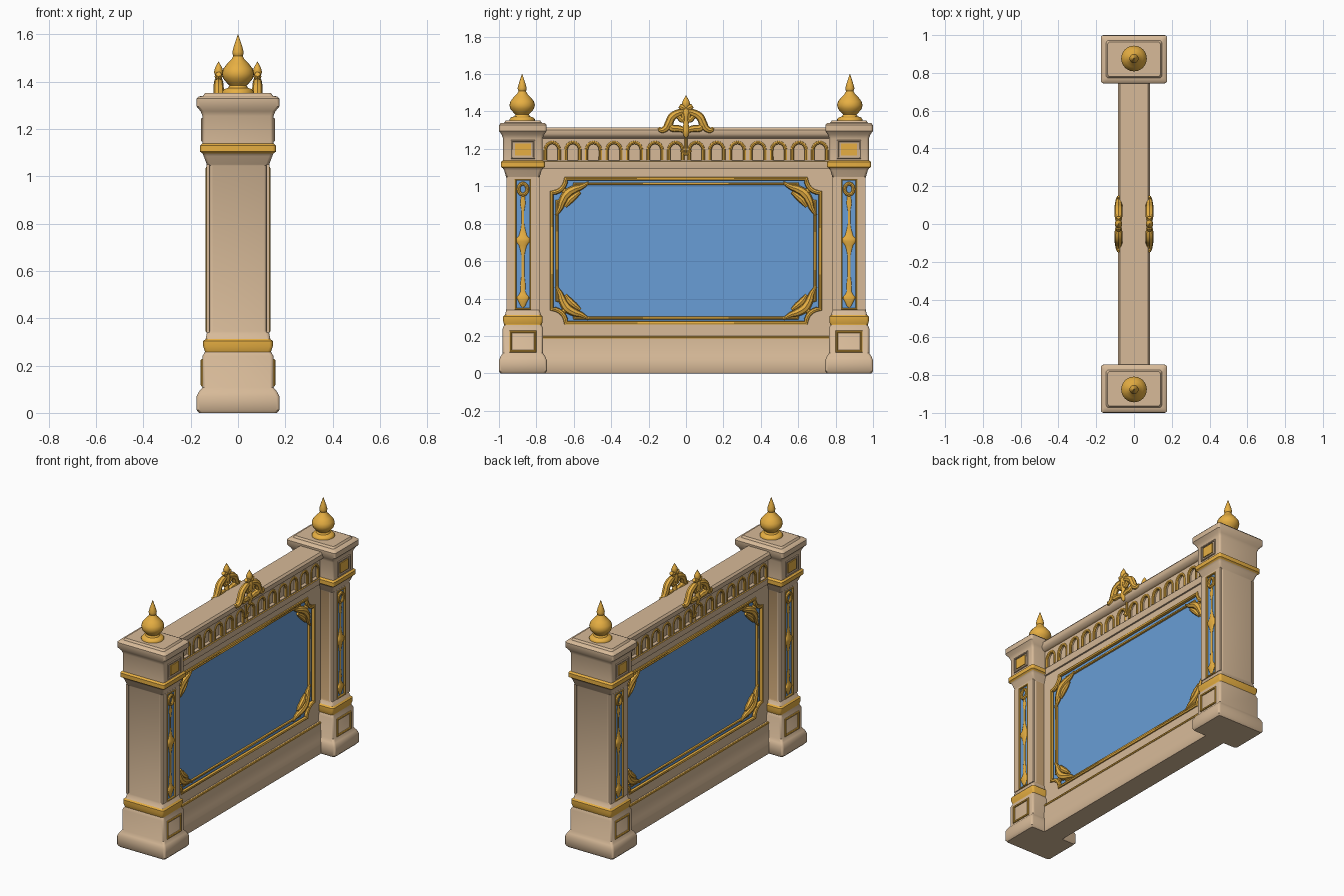
import bpy, bmesh, math
from mathutils import Matrix

if "Cube" in bpy.data.objects:
    bpy.data.objects.remove(bpy.data.objects["Cube"])


def material(name, rgb):
    m = bpy.data.materials.new(name)
    m.diffuse_color = (*rgb, 1)
    m.use_nodes = True
    m.node_tree.nodes["Principled BSDF"].inputs["Base Color"].default_value = m.diffuse_color
    return m


STONE = material("warm stone", (0.68, 0.49, 0.315))
GOLD = material("gold", (0.80, 0.43, 0.055))
BLUE = material("panel blue", (0.14, 0.34, 0.67))
TAN = material("aged tan", (0.58, 0.37, 0.18))
PY = 0.872   # pillar centre
YZX = Matrix(((0, 0, 1, 0), (1, 0, 0, 0), (0, 1, 0, 0), (0, 0, 0, 1)))


def add(name, me, mats, mirror=(False, False)):
    for m in mats:
        if m.name not in me.materials:
            me.materials.append(m)
    me.shade_smooth()
    me.set_sharp_from_angle(angle=math.radians(40))
    ob = bpy.data.objects.new(name, me)
    bpy.context.collection.objects.link(ob)
    if any(mirror):
        mod = ob.modifiers.new("mirror", 'MIRROR')
        mod.use_axis = (mirror[0], mirror[1], False)
        mod.use_mirror_merge = False
    return ob


def curve(name, splines, mat, x, mirror=(True, False), r=0.0, depth=0.0,
          smooth=False, cyclic=True):
    """Splines of (y, z[, radius]) become plates (depth) or tubes (r) at x."""
    cu = bpy.data.curves.new(name, 'CURVE')
    cu.dimensions = '2D' if depth else '3D'
    cu.fill_mode = 'BOTH' if depth else 'FULL'
    cu.extrude, cu.bevel_depth = depth / 2, r
    cu.bevel_resolution, cu.resolution_u = 2, 6
    cu.use_fill_caps = not depth
    for pts in splines:
        sp = cu.splines.new('BEZIER' if smooth else 'POLY')
        target = sp.bezier_points if smooth else sp.points
        target.add(len(pts) - 1)
        for p, q in zip(target, pts):
            p.co = (q[0], q[1], 0) if smooth else (q[0], q[1], 0, 1)
            p.radius = q[2] if len(q) > 2 else 1
            if smooth:
                p.handle_left_type = p.handle_right_type = 'AUTO'
        sp.use_cyclic_u = cyclic
    tmp = bpy.data.objects.new("tmp", cu)
    bpy.context.collection.objects.link(tmp)
    dg = bpy.context.evaluated_depsgraph_get()
    me = bpy.data.meshes.new_from_object(tmp.evaluated_get(dg))
    bpy.data.objects.remove(tmp)
    me.materials.clear()
    me.transform(Matrix.Translation((x, 0, 0)) @ YZX)
    return add(name, me, [mat], mirror)


def lathe(name, profile, mat, loc, sx=1.0, mirror=(False, True), n=24):
    bm = bmesh.new()
    rings = [[bm.verts.new((loc[0] + sx * r * math.cos(2 * math.pi * i / n),
                            loc[1] + r * math.sin(2 * math.pi * i / n),
                            loc[2] + z)) for i in range(n)] for r, z in profile]
    for a, b in zip(rings, rings[1:]):
        for i in range(n):
            j = (i + 1) % n
            bm.faces.new((a[i], a[j], b[j], b[i]))
    bm.faces.new(rings[0][::-1])
    bm.faces.new(rings[-1])
    me = bpy.data.meshes.new(name)
    bm.to_mesh(me)
    bm.free()
    return add(name, me, [mat], mirror)


def rect(cy, cz, hy, hz):
    return [(cy - hy, cz - hz), (cy + hy, cz - hz), (cy + hy, cz + hz), (cy - hy, cz + hz)]


def notched(hy, hz, n, cz=0.655):
    """Rectangle with concave quarter-round corners."""
    pts = []
    for k, (sy, sz) in enumerate(((1, 1), (-1, 1), (-1, -1), (1, -1))):
        for i in range(7):
            t = (i if k % 2 == 0 else 6 - i) / 6 * math.pi / 2
            pts.append((sy * (hy - n * math.sin(t)), cz + sz * (hz - n * math.cos(t))))
    return pts


# Pillars: rounded rectangle sections (z, half x, half y), gold bands by height
sections = [(0, .165, .12), (.012, .175, .128), (.07, .175, .128), (.09, .165, .12),
            (.108, .15, .108), (.24, .15, .108), (.258, .14, .10), (.264, .141, .102),
            (.28, .147, .106), (.304, .147, .106), (.312, .137, .096), (.336, .132, .09),
            (.345, .12, .088), (1.045, .12, .088), (1.05, .132, .09), (1.085, .145, .10),
            (1.097, .15, .108), (1.104, .16, .118), (1.13, .16, .118), (1.139, .15, .106),
            (1.255, .15, .106), (1.275, .158, .113), (1.295, .175, .127), (1.328, .175, .127),
            (1.338, .165, .118), (1.34, .148, .10), (1.352, .14, .092)]
bm = bmesh.new()
rings = []
for z, hx, hy in sections:
    ring = []
    for k, (sx, sy) in enumerate(((1, 1), (-1, 1), (-1, -1), (1, -1))):
        for i in range(4):
            a = (k + i / 3) * math.pi / 2
            ring.append(bm.verts.new((sx * (hx - .014) + .014 * math.cos(a),
                                      PY + sy * (hy - .014) + .014 * math.sin(a), z)))
    rings.append(ring)
for a, b in zip(rings, rings[1:]):
    zm = (a[0].co.z + b[0].co.z) / 2
    for i in range(16):
        j = (i + 1) % 16
        f = bm.faces.new((a[i], a[j], b[j], b[i]))
        f.material_index = int(.26 < zm < .31 or 1.095 < zm < 1.137)
        # side turned towards the wall, between the bands
        if i == 11 and .34 < zm < 1.04:
            f.material_index = 2
bm.faces.new(rings[0][::-1])
bm.faces.new(rings[-1])
me = bpy.data.meshes.new("pillars")
bm.to_mesh(me)
bm.free()
add("pillars", me, [STONE, GOLD, TAN], (False, True))

# Finials on the pillars
lathe("finials", [(.068, 0), (.068, .014), (.06, .024), (.042, .03), (.036, .04), (.048, .052),
                  (.063, .07), (.068, .09), (.063, .11), (.046, .132), (.028, .15), (.02, .165),
                  (.023, .172), (.024, .182), (.018, .205), (.009, .232), (.001, .256)],
      GOLD, (0, PY + .004, 1.344))

# Wall: moulded cross-section swept between the pillars
half = [(.07, 0), (.075, .01), (.075, .07), (.065, .095), (.057, .18), (.056, .198),
        (.018, .202), (.018, 1.09), (.055, 1.092), (.06, 1.12), (.06, 1.133), (.03, 1.139),
        (.03, 1.25), (.062, 1.256), (.078, 1.268), (.085, 1.28), (.085, 1.302), (.074, 1.315)]
outline = half + [(-x, z) for x, z in reversed(half)]
bm = bmesh.new()
a, b = ([bm.verts.new((x, y, z)) for x, z in outline] for y in (-.82, .82))
for i in range(len(a)):
    j = (i + 1) % len(a)
    f = bm.faces.new((a[i], b[i], b[j], a[j]))
    zm = (a[i].co.z + a[j].co.z) / 2
    f.material_index = 1 if 1.133 < zm < 1.139 else 2 if 1.251 < zm < 1.257 else 0
bm.faces.new(a)
bm.faces.new(b[::-1])
bmesh.ops.recalc_face_normals(bm, faces=bm.faces)
me = bpy.data.meshes.new("wall")
bm.to_mesh(me)
bm.free()
add("wall", me, [STONE, GOLD, TAN])
curve("sill_bead", [[(-.78, .192), (.78, .192)]], GOLD, .054, r=.008, cyclic=False)

# Main panel: stone surround, recessed blue pane, double gold frame
curve("panel_surround", [rect(0, .646, .8, .447), notched(.722, .39, .075)], STONE, .03, depth=.03)
curve("blue_pane", [notched(.727, .395, .07)], BLUE, .018, depth=.008)
curve("outer_frame", [notched(.717, .386, .075)], GOLD, .042, r=.013)
curve("inner_frame", [notched(.69, .359, .095)], GOLD, .026, r=.010)

# Scrolled leaves in the panel corners
leaves = ([(.17, -.005, .4), (.13, .018, .9), (.095, .03, 1.3), (.055, .055, 1.5),
           (.03, .095, 1.3), (.018, .13, .9), (-.005, .17, .4)],
          [(.125, .045, .5), (.095, .068, 1), (.07, .09, 1.1), (.045, .125, .5)],
          [(.02, .02, .5), (.035, .035, .9), (.06, .06, 1)])
curve("corner_scrolls", [[(sy * (.69 - u), .655 + sz * (.36 - v), r) for u, v, r in leaf]
                         for sy in (1, -1) for sz in (1, -1) for leaf in leaves],
      GOLD, .032, r=.0165, smooth=True, cyclic=False)

# Arcaded frieze
arches = []
for k in range(14):
    c = (k - 6.5) * .11
    arches.append([(c - .038, 1.14), (c + .038, 1.14)] +
                  [(c + .038 * math.cos(t * math.pi / 8), 1.193 + .042 * math.sin(t * math.pi / 8))
                   for t in range(9)])
curve("frieze_arcade", [rect(0, 1.196, .8, .064)] + arches, STONE, .04, depth=.026)
curve("arch_trim", [p[1:] + p[:1] for p in arches], GOLD, .049, r=.0095, cyclic=False)

# Pillar panels: stone border, blue pane, gold frame and turned ornaments
BOTH = (True, True)
curve("pillar_borders", [rect(PY, .695, .088, .355), rect(PY, .69, .042, .348)],
      STONE, .126, BOTH, depth=.013)
curve("pillar_panes", [rect(PY, .69, .043, .35)], BLUE, .120, BOTH, depth=.006)
curve("pillar_pane_frames", [rect(PY, .69, .040, .346)], GOLD, .129, BOTH, r=.0075)
lathe("pillar_ornaments", [(.001, .35), (.012, .36), (.024, .385), (.035, .405), (.022, .42),
                           (.012, .44), (.014, .47), (.008, .52), (.008, .63), (.014, .66),
                           (.022, .685), (.037, .705), (.037, .72), (.022, .735), (.012, .77),
                           (.007, .80), (.007, .87), (.014, .91), (.01, .94), (.012, .955)],
      GOLD, (.125, PY, 0), .35, BOTH, 16)
curve("pillar_rosettes", [[(PY + .024 * math.cos(t * math.pi / 6), .985 + .03 * math.sin(t * math.pi / 6))
                           for t in range(12)]], GOLD, .128, BOTH, r=.010)

# Small squares on the pillar heads and pedestals
curve("head_squares", [rect(PY, 1.197, .042, .032)], GOLD, .152, BOTH, depth=.009)
curve("head_square_rims", [rect(PY, 1.197, .06, .045)], STONE, .15, BOTH, r=.007)
curve("pedestal_squares", [rect(PY, .17, .066, .052)], GOLD, .148, BOTH, r=.010)

# Crest over the wall: stem, open scrolls, fleuron and pendant
scrolls = ([(.005, 1.40, .8), (.04, 1.392, 1.2), (.075, 1.37, 1.3), (.092, 1.335, 1.3),
            (.11, 1.308, 1.1), (.135, 1.30, .8), (.145, 1.315, .4)],
           [(.008, 1.30, .9), (.04, 1.308, 1.1), (.075, 1.312, 1.2), (.09, 1.335, .9)],
           [(.012, 1.39, .9), (.018, 1.355, .9), (.04, 1.372, .8), (.055, 1.375, .6)],
           [(.0, 1.415, .8), (.02, 1.422, 1), (.034, 1.432, .7)])
curve("crest_scrolls", [[(s * y, z, r) for y, z, r in sc] for s in (1, -1) for sc in scrolls],
      GOLD, .082, r=.017, smooth=True, cyclic=False)
lathe("crest_stem", [(.001, 1.255), (.012, 1.27), (.022, 1.30), (.014, 1.33), (.018, 1.37),
                     (.022, 1.40), (.013, 1.42), (.022, 1.44), (.017, 1.458), (.001, 1.485)],
      GOLD, (.082, 0, 0), .9, (True, False), 16)
curve("crest_pendant", [[(0, 1.27, .8), (0, 1.2, .6), (0, 1.17, .3)],
                        [(-.03, 1.19, .4), (0, 1.172, .8), (.03, 1.19, .4)]],
      GOLD, .056, r=.011, smooth=True, cyclic=False)
